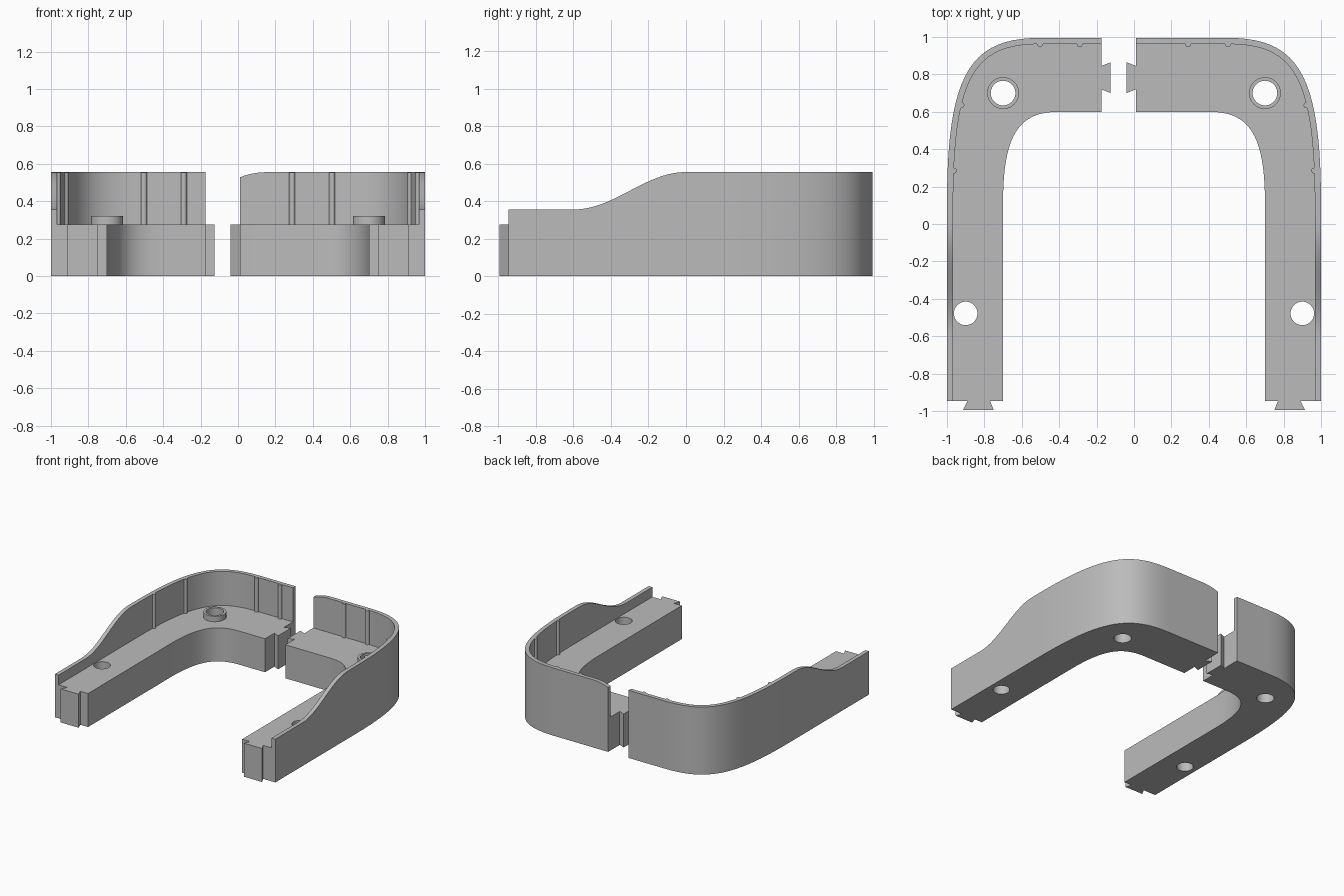
import bpy, bmesh, math
from mathutils import Vector
from mathutils.geometry import interpolate_bezier

cube = bpy.data.objects.get("Cube")
if cube:
    bpy.data.objects.remove(cube)

grey = bpy.data.materials.new("plain grey")
grey.use_nodes = True
grey.diffuse_color = (0.5, 0.5, 0.5, 1)
grey.node_tree.nodes["Principled BSDF"].inputs["Base Color"].default_value = (0.5, 0.5, 0.5, 1)

FLOOR, FRONT, BACK, LOW, HIGH = 0.275, -0.945, 0.995, 0.355, 0.555
THICK, TAIL = 0.033, 0.05


def finish(bm, name, smooth=True):
    """Turn a bmesh into a shaded, coloured object."""
    bmesh.ops.recalc_face_normals(bm, faces=bm.faces)
    mesh = bpy.data.meshes.new(name)
    bm.to_mesh(mesh)
    bm.free()
    obj = bpy.data.objects.new(name, mesh)
    bpy.context.collection.objects.link(obj)
    mesh.materials.append(grey)
    if smooth:
        shade(obj)
    return obj


def shade(obj):
    bpy.ops.object.select_all(action='DESELECT')
    obj.select_set(True)
    bpy.context.view_layer.objects.active = obj
    bpy.ops.object.shade_smooth_by_angle(angle=math.radians(25))


def prism(name, outline, z0, z1, smooth=True):
    """Extrude a flat outline upwards."""
    bm = bmesh.new()
    face = bm.faces.new([bm.verts.new((x, y, z0)) for x, y in outline])
    up = bmesh.ops.extrude_face_region(bm, geom=[face])
    moved = [v for v in up["geom"] if isinstance(v, bmesh.types.BMVert)]
    bmesh.ops.translate(bm, verts=moved, vec=(0, 0, z1 - z0))
    return finish(bm, name, smooth)


def circle(x, y, r, n=40):
    return [(x + r * math.cos(2 * math.pi * i / n),
             y + r * math.sin(2 * math.pi * i / n)) for i in range(n)]


def drill(obj, x, y, r):
    """Cut a vertical round hole through an object."""
    cutter = prism("hole_cutter", circle(x, y, r), -0.1, 0.5)
    cutter.hide_render = True
    mod = obj.modifiers.new("hole", 'BOOLEAN')
    mod.operation, mod.solver, mod.object = 'DIFFERENCE', 'EXACT', cutter
    bpy.context.view_layer.objects.active = obj
    bpy.ops.object.modifier_apply(modifier=mod.name)
    bpy.data.objects.remove(cutter)


def bend(a, b, c, d, n=22):
    return [p.to_2d() for p in interpolate_bezier(*[Vector((*q, 0)) for q in (a, b, c, d)], n)]


def wall_path(end):
    """Outer wall line from the front tip round the corner to the joint."""
    side = [Vector((1, FRONT + (0.1 - FRONT) * i / 32)) for i in range(32)]
    corner = bend((1, 0.1), (1, 0.8), (0.88, BACK), (0.5, BACK))
    rear = [Vector((0.5 + (end - 0.5) * i / 16, BACK)) for i in range(1, 17)]
    return side + corner + rear


def inset(path):
    """Shift the path inward by the wall thickness."""
    result = []
    for i, p in enumerate(path):
        t = (path[min(i + 1, len(path) - 1)] - path[max(i - 1, 0)]).normalized()
        result.append(p + Vector((-t.y, t.x)) * THICK)
    return result


def wall_height(p, rounded):
    if p.y < 0:
        t = max(0, min(1, (p.y + 0.6) / 0.6))
        return LOW + (HIGH - LOW) * (1 - math.cos(math.pi * t)) / 2
    if rounded and p.x < 0.15:
        return HIGH - 0.027 * ((0.15 - p.x) / 0.14) ** 2
    return HIGH


def build_half(side, sign, end, rounded):
    outer = wall_path(end)
    inner = inset(outer)

    # Thin outer wall with the sloping top edge
    bm = bmesh.new()
    rings = []
    for o, i in zip(outer, inner):
        h = wall_height(o, rounded)
        rings.append([bm.verts.new((sign * p.x, p.y, z))
                      for p, z in ((o, 0), (o, h), (i, h), (i, 0))])
    for a, b in zip(rings, rings[1:]):
        for k in range(4):
            bm.faces.new((a[k], a[k - 1], b[k - 1], b[k]))
    bm.faces.new(rings[0])
    bm.faces.new(rings[-1])
    finish(bm, side + "_wall")

    # Thick base with a dovetail at each end
    tip, out = end - TAIL, FRONT - TAIL
    outline = [tuple(p) for p in inner]
    outline += [(end, 0.845), (tip, 0.865), (tip, 0.7), (end, 0.72), (end, 0.6)]
    outline += [tuple(p) for p in reversed(bend((0.7, 0.12), (0.7, 0.5), (0.6, 0.6), (0.4, 0.6)))]
    outline += [(0.7, FRONT), (0.77, FRONT), (0.75, out), (0.915, out), (0.89, FRONT)]
    base = prism(side + "_base", [(sign * x, y) for x, y in outline], 0, FLOOR, False)
    drill(base, sign * 0.7, 0.7, 0.066)
    drill(base, sign * 0.9, -0.478, 0.063)
    shade(base)

    # Raised collar around the rear hole
    collar = prism(side + "_collar", circle(sign * 0.7, 0.7, 0.085), FLOOR - 0.01, 0.32)
    drill(collar, sign * 0.7, 0.7, 0.066)
    shade(collar)

    # Slim ribs on the inside of the wall
    spots = ((0.29, 0.963), (0.503, 0.963), (0.935, 0.63), (0.957, 0.32))
    for n, (x, y) in enumerate(spots, 1):
        near = min(inner, key=lambda p: (p - Vector((x, y))).length)
        cx = near.x if y < 0.9 else x
        prism(f"{side}_rib_{n}", circle(sign * cx, near.y, 0.016, 16), FLOOR - 0.01, HIGH - 0.001)


build_half("left", 1, 0.01, True)
build_half("right", -1, 0.175, False)
